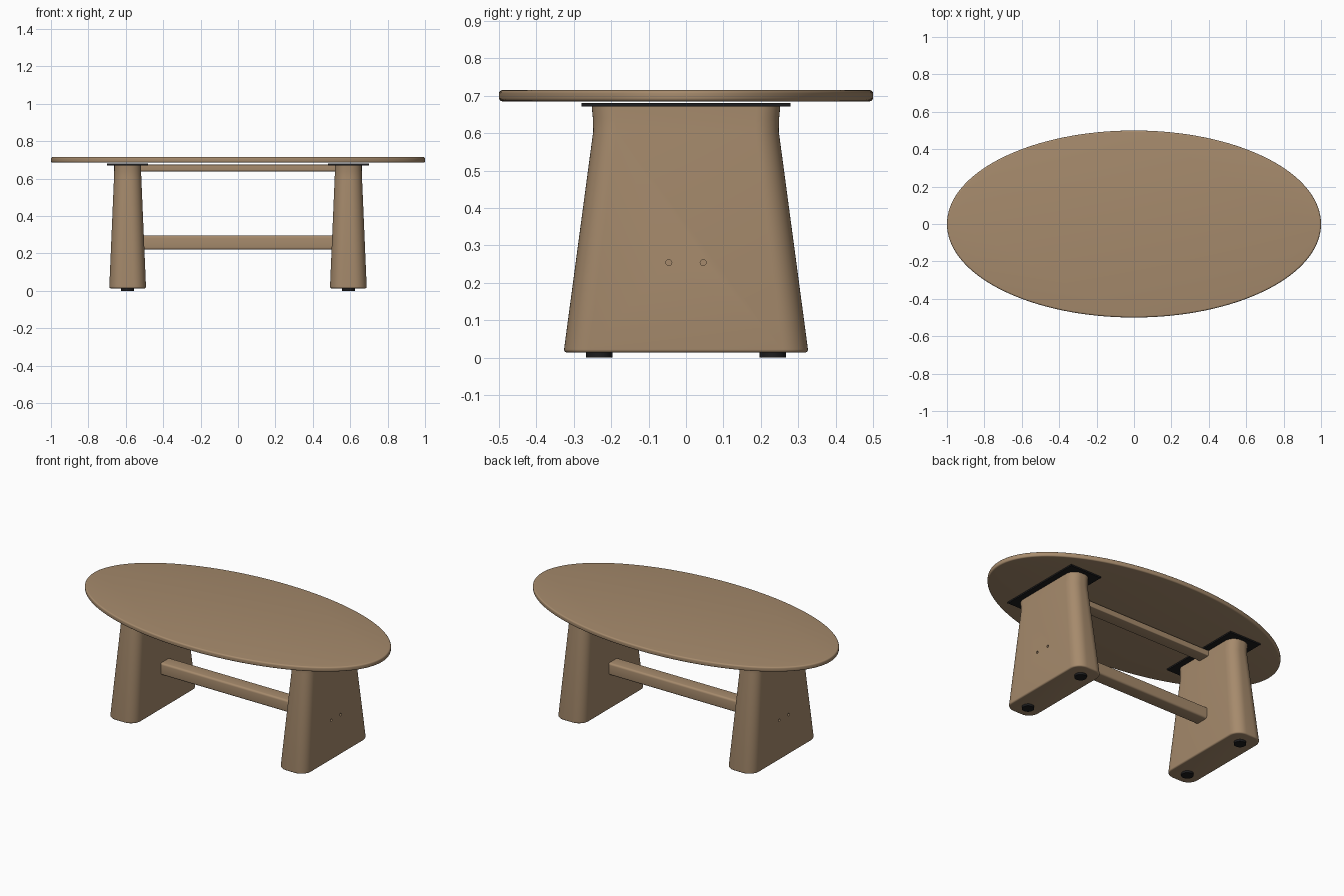
import bpy, bmesh, math

if "Cube" in bpy.data.objects:
    bpy.data.objects.remove(bpy.data.objects["Cube"])


def material(name, rgb):
    m = bpy.data.materials.new(name)
    m.diffuse_color = (*rgb, 1)
    m.use_nodes = True
    m.node_tree.nodes["Principled BSDF"].inputs["Base Color"].default_value = m.diffuse_color
    return m


wood = material("brown wood", (0.38, 0.255, 0.15))
dark = material("black metal", (0.012, 0.012, 0.013))


def finish(name, bm, mat, loc=(0, 0, 0)):
    bmesh.ops.recalc_face_normals(bm, faces=bm.faces)
    me = bpy.data.meshes.new(name)
    bm.to_mesh(me)
    bm.free()
    me.materials.append(mat)
    ob = bpy.data.objects.new(name, me)
    ob.location = loc
    bpy.context.collection.objects.link(ob)
    return ob


def activate(ob):
    bpy.ops.object.select_all(action='DESELECT')
    ob.select_set(True)
    bpy.context.view_layer.objects.active = ob


def smooth(ob):
    activate(ob)
    bpy.ops.object.shade_smooth_by_angle(angle=math.radians(30))


def loft(name, rings, mat, loc=(0, 0, 0)):
    """Skin a stack of closed point rings and cap both ends."""
    bm = bmesh.new()
    loops = [[bm.verts.new(p) for p in ring] for ring in rings]
    n = len(loops[0])
    for a, b in zip(loops, loops[1:]):
        for i in range(n):
            j = (i + 1) % n
            bm.faces.new((a[i], a[j], b[j], b[i]))
    bm.faces.new(loops[0])
    bm.faces.new(loops[-1])
    return finish(name, bm, mat, loc)


def ellipse(rx, ry, z, n=128):
    return [(rx * math.cos(2 * math.pi * i / n), ry * math.sin(2 * math.pi * i / n), z)
            for i in range(n)]


def round_rect(hx, hy, r, z, steps=10):
    pts = []
    for k, (sx, sy) in enumerate(((1, 1), (-1, 1), (-1, -1), (1, -1))):
        for i in range(steps + 1):
            a = math.pi / 2 * (k + i / steps)
            pts.append((sx * (hx - r) + r * math.cos(a), sy * (hy - r) + r * math.sin(a), z))
    return pts


def fillet(r, steps=5):
    """(inset, height) pairs of a quarter-round edge, rising from the flat."""
    angles = [math.pi / 2 * i / steps for i in range(steps + 1)]
    return [(r * (1 - math.sin(a)), r * (1 - math.cos(a))) for a in angles]


def box(name, size, loc, bevel, mat, segments=4):
    bm = bmesh.new()
    bmesh.ops.create_cube(bm, size=1)
    bmesh.ops.scale(bm, vec=size, verts=bm.verts)
    long_edges = [e for e in bm.edges
                  if abs(e.verts[0].co.x - e.verts[1].co.x) > size[0] / 2]
    if bevel:
        bmesh.ops.bevel(bm, geom=long_edges, offset=bevel, segments=segments,
                        profile=0.5, affect='EDGES')
    ob = finish(name, bm, mat, loc)
    smooth(ob)
    return ob


# oval tabletop with rounded rim
low, high = 0.685, 0.715
rim = [(d, low + h) for d, h in fillet(0.009)]
rim += [(d, high - h) for d, h in reversed(fillet(0.009))]
smooth(loft("tabletop", [ellipse(1 - d, 0.5 - d, z) for d, z in rim], wood))

for side, label in ((-1, "left"), (1, "right")):
    cx = side * 0.59

    # tapered slab leg
    rings = [round_rect(0.098 - d, 0.326 - d, 0.068 - d, 0.013 + h)
             for d, h in fillet(0.009)]
    rings += [round_rect(0.073, 0.248, 0.062, 0.605),
              round_rect(0.072, 0.249, 0.062, 0.64),
              round_rect(0.072, 0.252, 0.062, 0.671)]
    leg = loft(label + "_leg", rings, wood, (cx, 0, 0))

    # two small bolt holes in the outer face
    for y in (-0.046, 0.046):
        bm = bmesh.new()
        bmesh.ops.create_cone(bm, cap_ends=True, segments=24, radius1=0.008,
                              radius2=0.008, depth=0.06)
        cutter = finish("hole_cutter", bm, wood, (cx + side * 0.1, y, 0.254))
        cutter.rotation_euler = (0, math.pi / 2, 0)
        cutter.hide_render = True
        mod = leg.modifiers.new("hole", 'BOOLEAN')
        mod.operation = 'DIFFERENCE'
        mod.solver = 'EXACT'
        mod.object = cutter
        activate(leg)
        bpy.ops.object.modifier_apply(modifier=mod.name)
        bpy.data.objects.remove(cutter)
    smooth(leg)

    # mounting plate under the top
    box(label + "_mounting_plate", (0.22, 0.56, 0.009), (cx, 0, 0.6755), 0, dark)

    # round floor pads
    for y, end in ((-0.232, "front"), (0.232, "back")):
        pad = [ellipse(0.035, 0.035, z, 32) for z in (0, 0.015)]
        smooth(loft(f"{label}_{end}_foot_pad", pad, dark, (cx, y, 0)))

# stretchers between the legs
box("lower_stretcher", (1.04, 0.09, 0.075), (0, 0, 0.2575), 0.012, wood)
box("upper_stretcher", (1.06, 0.08, 0.036), (0, 0, 0.656), 0.005, wood)
